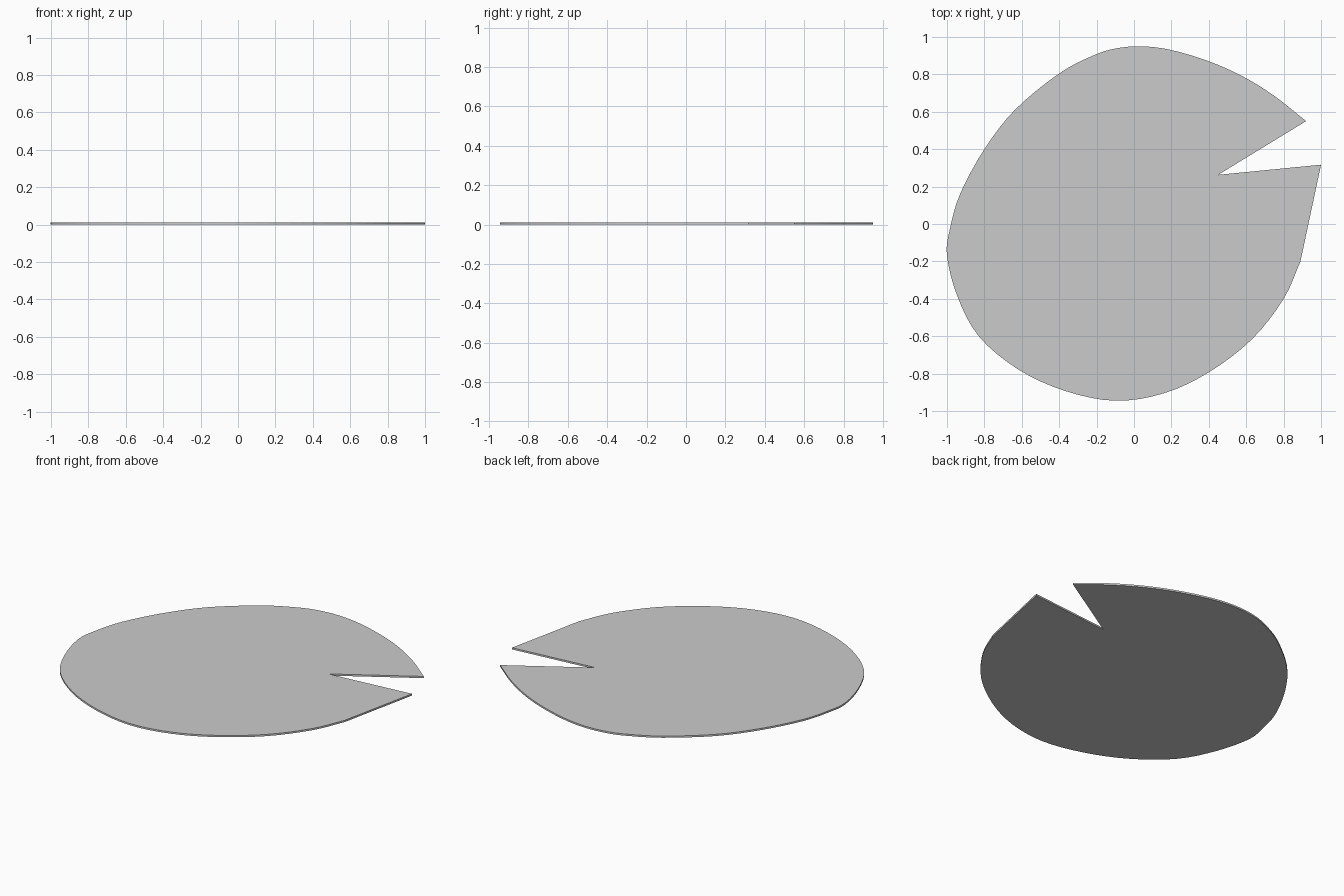
import bpy, bmesh
from mathutils import Vector

if "Cube" in bpy.data.objects:
    bpy.data.objects.remove(bpy.data.objects["Cube"])

THICK = 0.011

# Rounded rim, from the upper notch tip anticlockwise to the lower straight edge
rim = [(0.92, 0.55), (0.75, 0.685), (0.58, 0.79), (0.4, 0.87), (0.2, 0.93), (0.04, 0.95),
       (-0.1, 0.938), (-0.22, 0.9), (-0.4, 0.805), (-0.635, 0.612), (-0.8, 0.4),
       (-0.93, 0.16), (-0.985, -0.03), (-1.0, -0.17), (-0.945, -0.385), (-0.83, -0.6),
       (-0.62, -0.777), (-0.37, -0.892), (-0.1, -0.945), (0.16, -0.905), (0.4, -0.793),
       (0.63, -0.617), (0.8, -0.4), (0.89, -0.2)]
# Straight edge end and bottom of the notch
corners = [(1.0, 0.317), (0.45, 0.263)]


def smooth_path(points, steps=4):
    """Catmull-Rom curve through the points."""
    p = [Vector(q) for q in points]
    p = [2 * p[0] - p[1]] + p + [2 * p[-1] - p[-2]]
    out = []
    for a, b, c, d in zip(p, p[1:], p[2:], p[3:]):
        for i in range(steps):
            t = i / steps
            out.append(0.5 * (2 * b + (c - a) * t + (2 * a - 5 * b + 4 * c - d) * t**2
                              + (3 * b - a - 3 * c + d) * t**3))
    return out + [p[-2]]


# Flat notched leaf pad, extruded to a thin plate
outline = smooth_path(rim) + [Vector(c) for c in corners]
bm = bmesh.new()
base = bm.faces.new([bm.verts.new((v.x, v.y, 0)) for v in outline])
top = bmesh.ops.extrude_face_region(bm, geom=[base], use_keep_orig=True)
bmesh.ops.translate(bm, vec=(0, 0, THICK),
                    verts=[g for g in top["geom"] if isinstance(g, bmesh.types.BMVert)])
bmesh.ops.recalc_face_normals(bm, faces=bm.faces)
mesh = bpy.data.meshes.new("leaf_pad")
bm.to_mesh(mesh)
bm.free()
pad = bpy.data.objects.new("leaf_pad", mesh)
bpy.context.collection.objects.link(pad)
